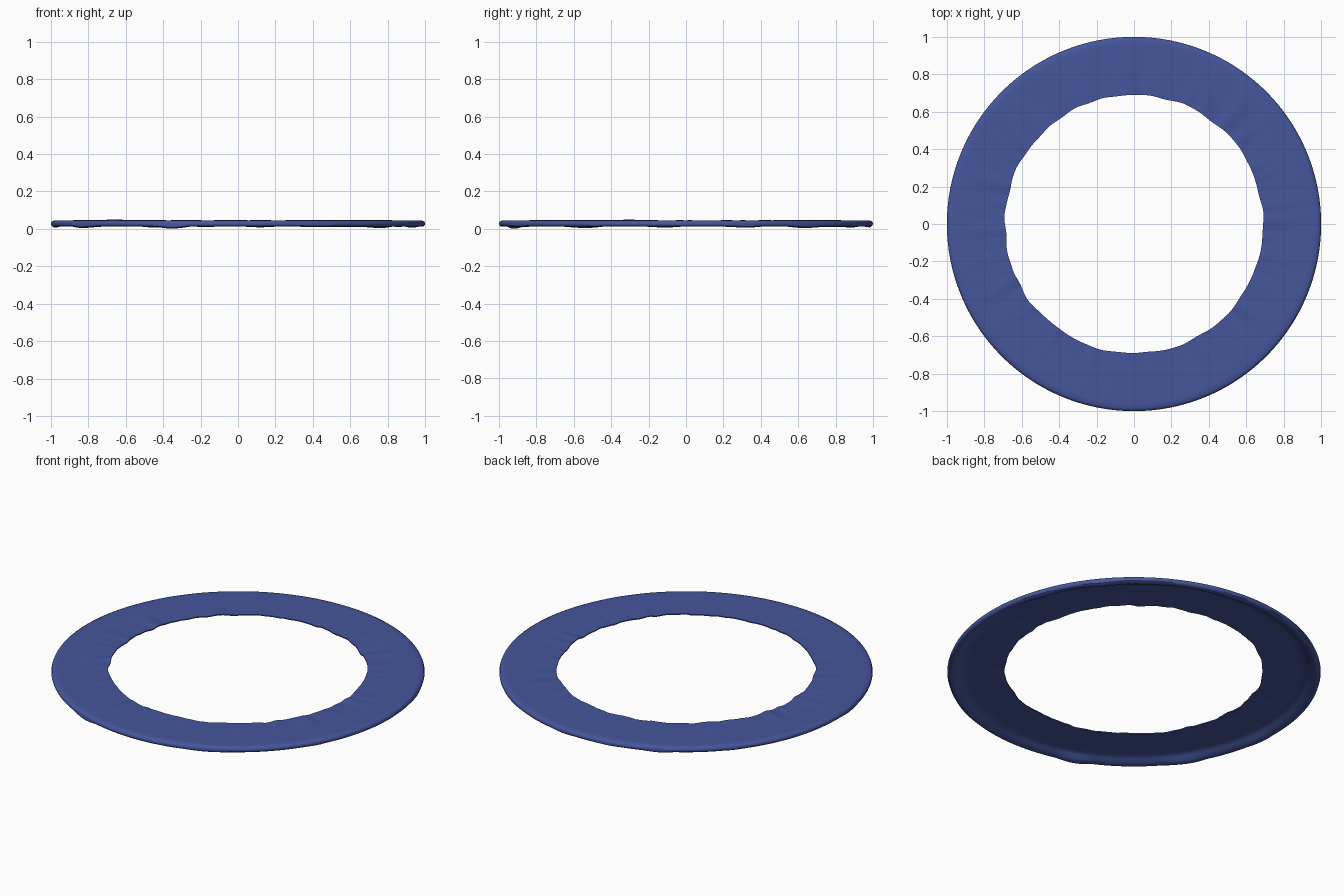
import bpy
import bmesh
import math
from mathutils import Vector, noise

if "Cube" in bpy.data.objects:
    bpy.data.objects.remove(bpy.data.objects["Cube"])

# Blue fabric
blue = bpy.data.materials.new("blue fabric")
blue.use_nodes = True
blue.diffuse_color = (0.06, 0.092, 0.33, 1)
bsdf = blue.node_tree.nodes["Principled BSDF"]
bsdf.inputs["Base Color"].default_value = blue.diffuse_color
bsdf.inputs["Roughness"].default_value = 0.8

SEGMENTS = 240
INNER = 0.69
CREASE = 0.94

# Cross-section (radius, height): thin sheet, then a padded rim curling under
top = [(INNER + 0.27 * i / 9, 0.045) for i in range(10)]
rim = [(0.985, 0.044), (0.996, 0.038), (1.0, 0.028), (0.997, 0.018),
       (0.988, 0.012), (0.972, 0.013), (0.955, 0.019), (CREASE, 0.028)]
under = [(0.925, 0.037)] + [(0.9 - 0.21 * i / 7, 0.039) for i in range(8)]
profile = top + rim + under


def wrinkle(angle, frequency, seed):
    """Smooth noise that repeats around the ring."""
    return noise.noise(Vector((math.cos(angle) * frequency,
                               math.sin(angle) * frequency, seed)))


def ring_point(radius, height, angle):
    """Place a profile point, rippled most strongly at the inner edge."""
    slack = max(0, (CREASE - radius) / (CREASE - INNER))
    side = 0.6 + 0.4 * abs(math.cos(angle))
    r = radius + 0.012 * side * slack ** 3 * wrinkle(angle, 6, 2)
    z = height + 0.008 * side * slack * wrinkle(angle, 14, 5 + radius * 2)
    # The padded underside sags in a few places
    if height < 0.02:
        z -= 0.02 * max(0, wrinkle(angle, 4, 9) - 0.1)
    return (r * math.cos(angle), r * math.sin(angle), max(0, z))


# Lathe the padded ring
bm = bmesh.new()
loops = []
for s in range(SEGMENTS):
    a = math.tau * s / SEGMENTS
    loops.append([bm.verts.new(ring_point(r, z, a)) for r, z in profile])
count = len(profile)
for s in range(SEGMENTS):
    here, after = loops[s], loops[(s + 1) % SEGMENTS]
    for i in range(count):
        j = (i + 1) % count
        bm.faces.new((here[i], here[j], after[j], after[i]))
bmesh.ops.recalc_face_normals(bm, faces=bm.faces)

mesh = bpy.data.meshes.new("padded_ring")
bm.to_mesh(mesh)
bm.free()
mesh.materials.append(blue)
ring = bpy.data.objects.new("padded_ring", mesh)
bpy.context.collection.objects.link(ring)

# Smooth cloth with a sharp hem
bpy.ops.object.select_all(action="DESELECT")
ring.select_set(True)
bpy.context.view_layer.objects.active = ring
bpy.ops.object.shade_smooth_by_angle(angle=math.radians(40))
